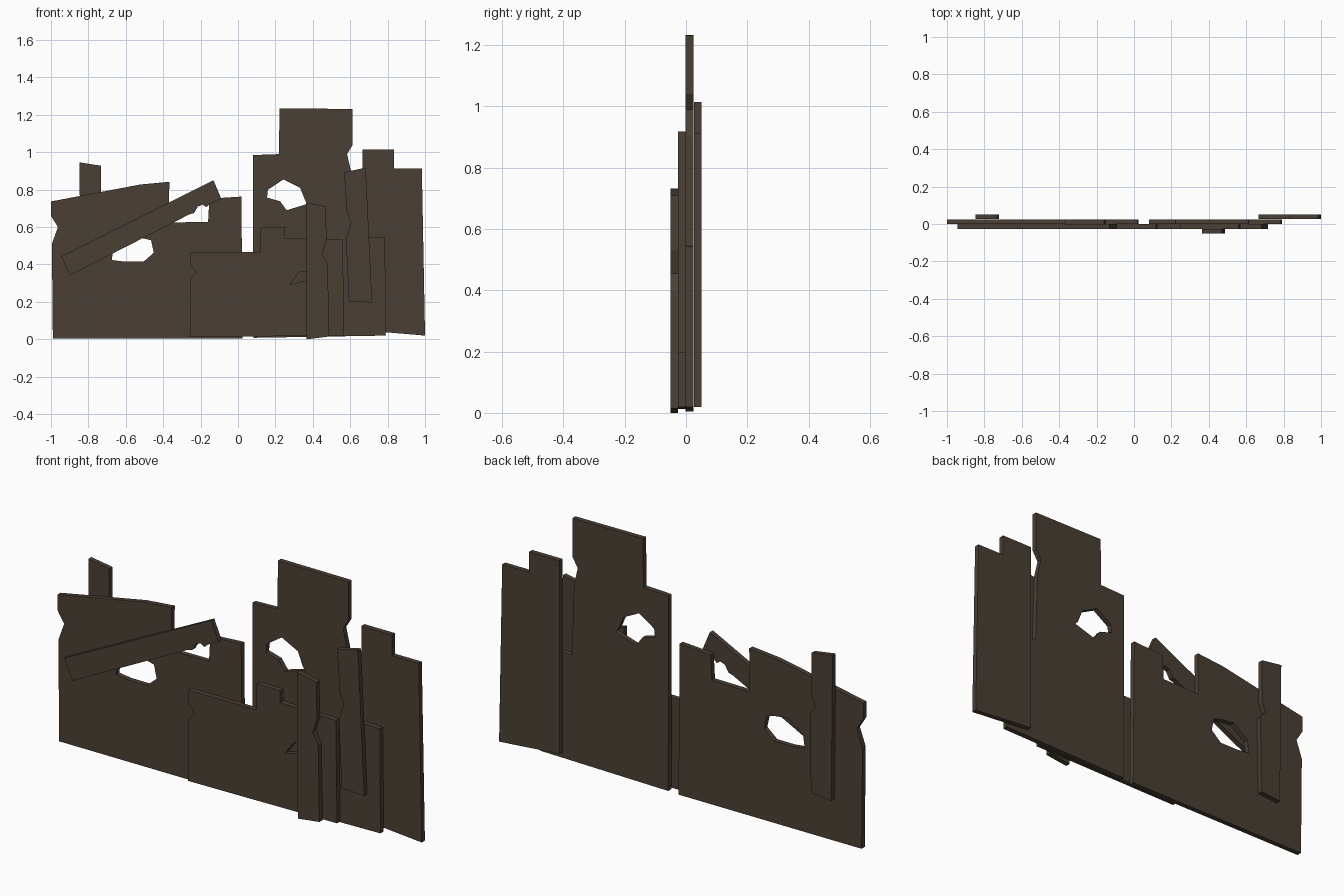
import bpy, bmesh, math
from mathutils import Matrix

wood = bpy.data.materials.new("dark_wood")
wood.diffuse_color = (0.068, 0.051, 0.036, 1)


def board(name, y0, y1, outline, *holes):
    """Flat board: front (x, z) outline with optional holes, between depths y0 and y1."""
    curve = bpy.data.curves.new(name + "_profile", 'CURVE')
    curve.dimensions = '2D'
    curve.fill_mode = 'BOTH'
    curve.extrude = (y1 - y0) / 2
    for loop in (outline, *holes):
        s = curve.splines.new('POLY')
        s.points.add(len(loop) - 1)
        for p, (x, z) in zip(s.points, loop):
            p.co = (x, z, 0, 1)
        s.use_cyclic_u = True
    helper = bpy.data.objects.new(name + "_helper", curve)
    bpy.context.collection.objects.link(helper)
    dg = bpy.context.evaluated_depsgraph_get()
    mesh = bpy.data.meshes.new_from_object(helper.evaluated_get(dg))
    bpy.data.objects.remove(helper)
    # stand the profile upright and weld the rims
    mesh.transform(Matrix.Translation((0, (y0 + y1) / 2, 0)) @ Matrix.Rotation(math.pi / 2, 4, 'X'))
    bm = bmesh.new()
    bm.from_mesh(mesh)
    bmesh.ops.remove_doubles(bm, verts=bm.verts, dist=0.0005)
    bmesh.ops.recalc_face_normals(bm, faces=bm.faces)
    for f in bm.faces:
        f.smooth = False
        f.material_index = 0
    bm.to_mesh(mesh)
    bm.free()
    mesh.materials.clear()
    mesh.materials.append(wood)
    ob = bpy.data.objects.new(name, mesh)
    bpy.context.collection.objects.link(ob)
    return ob


# depth layers, front to back
FRONT = (-0.051, -0.026)
MID = (-0.026, -0.001)
MAIN = (-0.001, 0.024)
BACK = (0.026, 0.051)

# main left panel with notch and hole
board("left_panel", *MAIN,
      [(-0.99, 0.005), (-0.995, 0.51), (-0.963, 0.60), (-1.0, 0.66), (-1.0, 0.737),
       (-0.52, 0.828), (-0.367, 0.842), (-0.37, 0.625), (-0.16, 0.627), (-0.153, 0.752),
       (0.018, 0.763), (0.025, 0.005)],
      [(-0.675, 0.424), (-0.665, 0.49), (-0.585, 0.55), (-0.515, 0.542), (-0.465, 0.53),
       (-0.45, 0.463), (-0.505, 0.415), (-0.605, 0.415)])

# main tall right panel with hole
board("right_panel", *MAIN,
      [(0.082, 0.008), (0.08, 0.985), (0.219, 0.99), (0.222, 1.234), (0.613, 1.232),
       (0.613, 1.04), (0.583, 0.99), (0.604, 0.90), (0.615, 0.547), (0.786, 0.543),
       (0.79, 0.02)],
      [(0.16, 0.80), (0.243, 0.855), (0.332, 0.81), (0.36, 0.74), (0.375, 0.725),
       (0.26, 0.69), (0.225, 0.738), (0.155, 0.758)])

# low centre panel with small split
board("centre_panel", *MID,
      [(-0.258, 0.012), (-0.257, 0.32), (-0.225, 0.36), (-0.257, 0.40), (-0.257, 0.468),
       (0.118, 0.468), (0.122, 0.60), (0.25, 0.60), (0.252, 0.54), (0.56, 0.533),
       (0.567, 0.02)],
      [(0.277, 0.293), (0.33, 0.363), (0.37, 0.363), (0.40, 0.335), (0.36, 0.313)])

# slanting plank across the left panel
board("diagonal_plank", *MID,
      [(-0.945, 0.443), (-0.131, 0.85), (-0.09, 0.753), (-0.153, 0.722), (-0.17, 0.706),
       (-0.188, 0.72), (-0.215, 0.71), (-0.235, 0.675), (-0.26, 0.668), (-0.898, 0.342)])

# leaning plank on the right panel
board("leaning_plank", *MID,
      [(0.567, 0.893), (0.683, 0.918), (0.717, 0.197), (0.593, 0.203), (0.577, 0.535),
       (0.604, 0.625), (0.582, 0.68)])

# foremost upright plank
board("front_plank", *FRONT,
      [(0.363, 0.732), (0.470, 0.710), (0.473, 0.53), (0.450, 0.455), (0.480, 0.40),
       (0.487, 0.015), (0.367, 0.0)])

# rear boards
board("rear_right_board", *BACK,
      [(0.665, 1.015), (0.834, 1.015), (0.834, 0.912), (0.983, 0.912), (1.0, 0.02),
       (0.665, 0.048)])
board("rear_left_plank", *BACK,
      [(-0.848, 0.946), (-0.732, 0.928), (-0.732, 0.71), (-0.752, 0.66), (-0.722, 0.62),
       (-0.728, 0.225), (-0.84, 0.215)])
